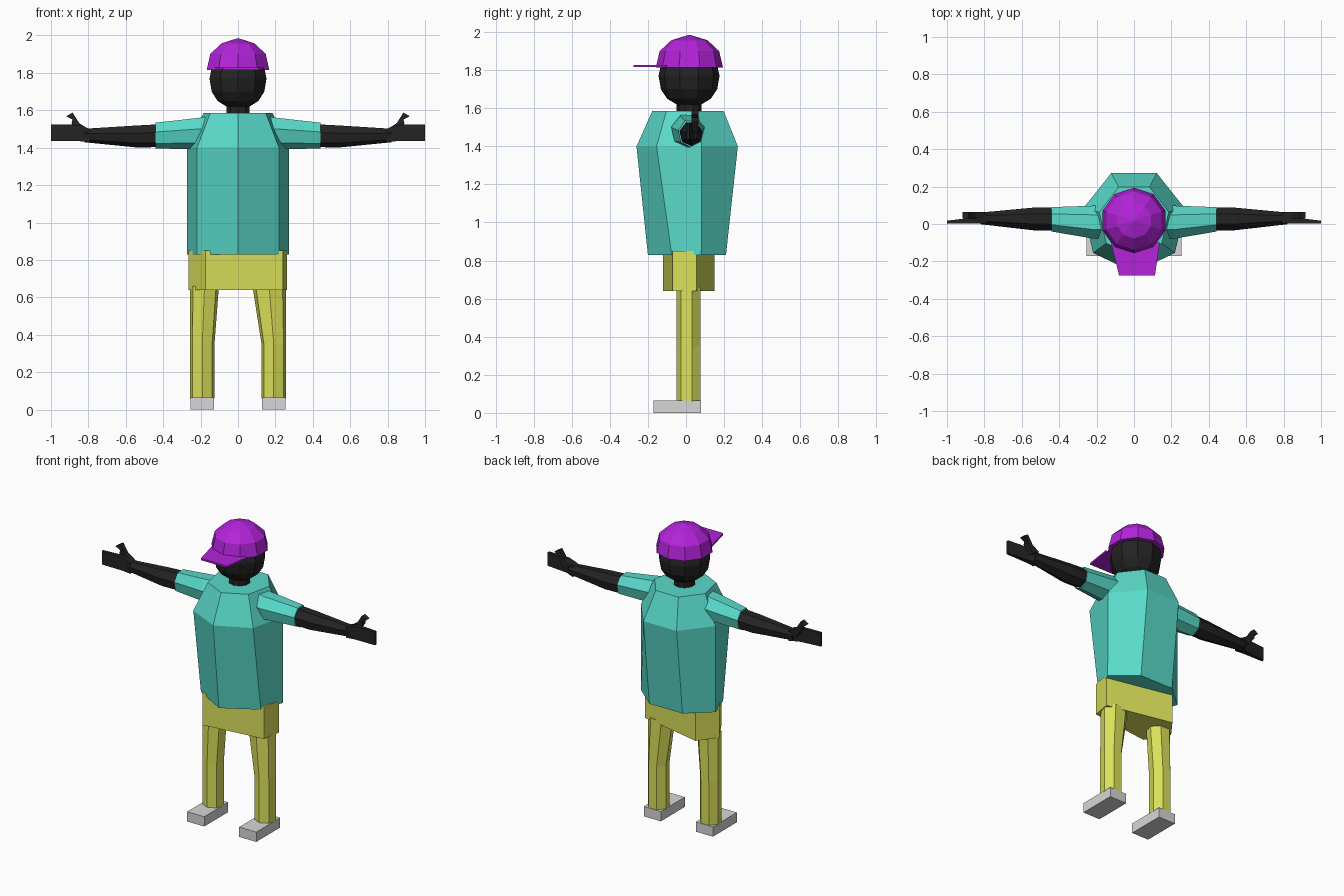
import bpy, bmesh, math
from mathutils import Vector

if "Cube" in bpy.data.objects:
    bpy.data.objects.remove(bpy.data.objects["Cube"])


def material(name, rgb):
    m = bpy.data.materials.new(name)
    m.diffuse_color = (*rgb, 1)
    m.use_nodes = True
    m.node_tree.nodes["Principled BSDF"].inputs["Base Color"].default_value = m.diffuse_color
    return m


TEAL = material("teal shirt", (0.10, 0.70, 0.59))
YELLOW = material("yellow trousers", (0.70, 0.74, 0.10))
PURPLE = material("purple cap", (0.45, 0.017, 0.70))
BLACK = material("black skin", (0.017, 0.017, 0.017))
GREY = material("grey shoes", (0.68, 0.68, 0.68))


def loft(name, rings, mat):
    """Skin a list of equal-length point rings and cap both ends."""
    bm = bmesh.new()
    loops = [[bm.verts.new(p) for p in r] for r in rings]
    n = len(rings[0])
    for a, b in zip(loops, loops[1:]):
        for i in range(n):
            j = (i + 1) % n
            bm.faces.new((a[i], a[j], b[j], b[i]))
    bm.faces.new(loops[0])
    bm.faces.new(loops[-1])
    bmesh.ops.recalc_face_normals(bm, faces=bm.faces)
    me = bpy.data.meshes.new(name)
    bm.to_mesh(me)
    bm.free()
    me.materials.append(mat)
    ob = bpy.data.objects.new(name, me)
    bpy.context.collection.objects.link(ob)
    return ob


def unit_ring(n=7):
    """Regular polygon with its first corner pointing to -v."""
    return [(math.sin(2 * math.pi * i / n), -math.cos(2 * math.pi * i / n))
            for i in range(n)]


def ring_z(z, cx, cy, rx, ry, n=7):
    return [(cx + u * rx, cy + v * ry, z) for u, v in unit_ring(n)]


def ring_x(x, cy, cz, ry, rz, n=7):
    return [(x, cy + u * ry, cz + v * rz) for u, v in unit_ring(n)]


# Shirt body: seven-sided, flattened at the hem, drawn in at the shoulders
hem_y = [-0.20, -0.075, 0.08, 0.21, 0.21, 0.08, -0.075]
hem = [(u * 0.28, y, 0.83) for (u, v), y in zip(unit_ring(), hem_y)]
loft("shirt", [hem,
               ring_z(1.40, 0, 0.02, 0.28, 0.28),
               ring_z(1.585, 0, 0.02, 0.19, 0.197)], TEAL)

# Hips: slightly irregular five-sided block
hip = [(-0.175, -0.12), (0.24, -0.07), (0.262, 0.055), (-0.175, 0.15), (-0.265, 0.03)]
loft("hips", [[(x, y, z) for x, y in hip] for z in (0.64, 0.85)], YELLOW)

# Legs and shoes
for side, s, inner in (("left", 1, 0.075), ("right", -1, 0.10)):
    c, r = 0.191, 0.067
    leg = [ring_z(z, s * c, 0.016, r, r) for z in (0.06, 0.35)]
    rx = (c + r - inner) / 2
    leg.append(ring_z(0.66, s * (inner + rx), 0.016, rx, r))
    loft(side + "_leg", leg, YELLOW)
    x0, x1 = s * 0.128, s * 0.253
    loft(side + "_shoe", [[(x0, -0.17, z), (x1, -0.17, z), (x1, 0.08, z), (x0, 0.08, z)]
                          for z in (0, 0.065)], GREY)

    # Sleeve, bare forearm, flat hand and thumb
    loft(side + "_sleeve", [ring_x(s * 0.16, 0.01, 1.483, 0.09, 0.092),
                            ring_x(s * 0.22, 0.01, 1.480, 0.09, 0.087),
                            ring_x(s * 0.44, 0.025, 1.468, 0.067, 0.073)], TEAL)
    loft(side + "_forearm", [ring_x(s * 0.43, 0.027, 1.467, 0.062, 0.064),
                             ring_x(s * 0.54, 0.027, 1.463, 0.062, 0.062),
                             ring_x(s * 0.82, 0.030, 1.467, 0.032, 0.038)], BLACK)
    hand = [(0.79, 0.002, 0.055, 1.43, 1.50), (0.85, 0.002, 0.035, 1.435, 1.522),
            (1.0, 0.004, 0.018, 1.435, 1.525)]
    loft(side + "_hand", [[(s * x, y0, z0), (s * x, y1, z0), (s * x, y1, z1), (s * x, y0, z1)]
                          for x, y0, y1, z0, z1 in hand], BLACK)
    thumb = [(0.80, 1.50), (0.845, 1.47), (0.89, 1.53), (0.88, 1.565),
             (0.918, 1.57), (0.888, 1.588), (0.848, 1.53)]
    thumb = [thumb[i] for i in (0, 1, 2, 3, 5, 6)]
    thumb[3:5] = [(0.885, 1.55), (0.918, 1.568), (0.885, 1.588)]
    loft(side + "_thumb", [[(s * x, y, z) for x, z in thumb] for y in (0.03, 0.065)], BLACK)

# Neck and head
loft("neck", [ring_z(z, 0, 0.016, 0.066, 0.066, 10) for z in (1.56, 1.66)], BLACK)
head = [(1.62, 0.065), (1.65, 0.115), (1.70, 0.148), (1.77, 0.16), (1.84, 0.145)]
loft("head", [ring_z(z, 0, 0.016, r, r, 10) for z, r in head], BLACK)

# Cap dome and brim
cap = [(1.815, 0.176), (1.90, 0.156), (1.957, 0.095), (1.985, 0.004)]
loft("cap", [ring_z(z, 0, 0.018, r, r, 10) for z, r in cap], PURPLE)
brim = [(-0.08, -0.275), (0.112, -0.275), (0.138, -0.10), (-0.123, -0.10)]
loft("cap_brim", [[(x, y, z) for x, y in brim] for z in (1.816, 1.828)], PURPLE)
